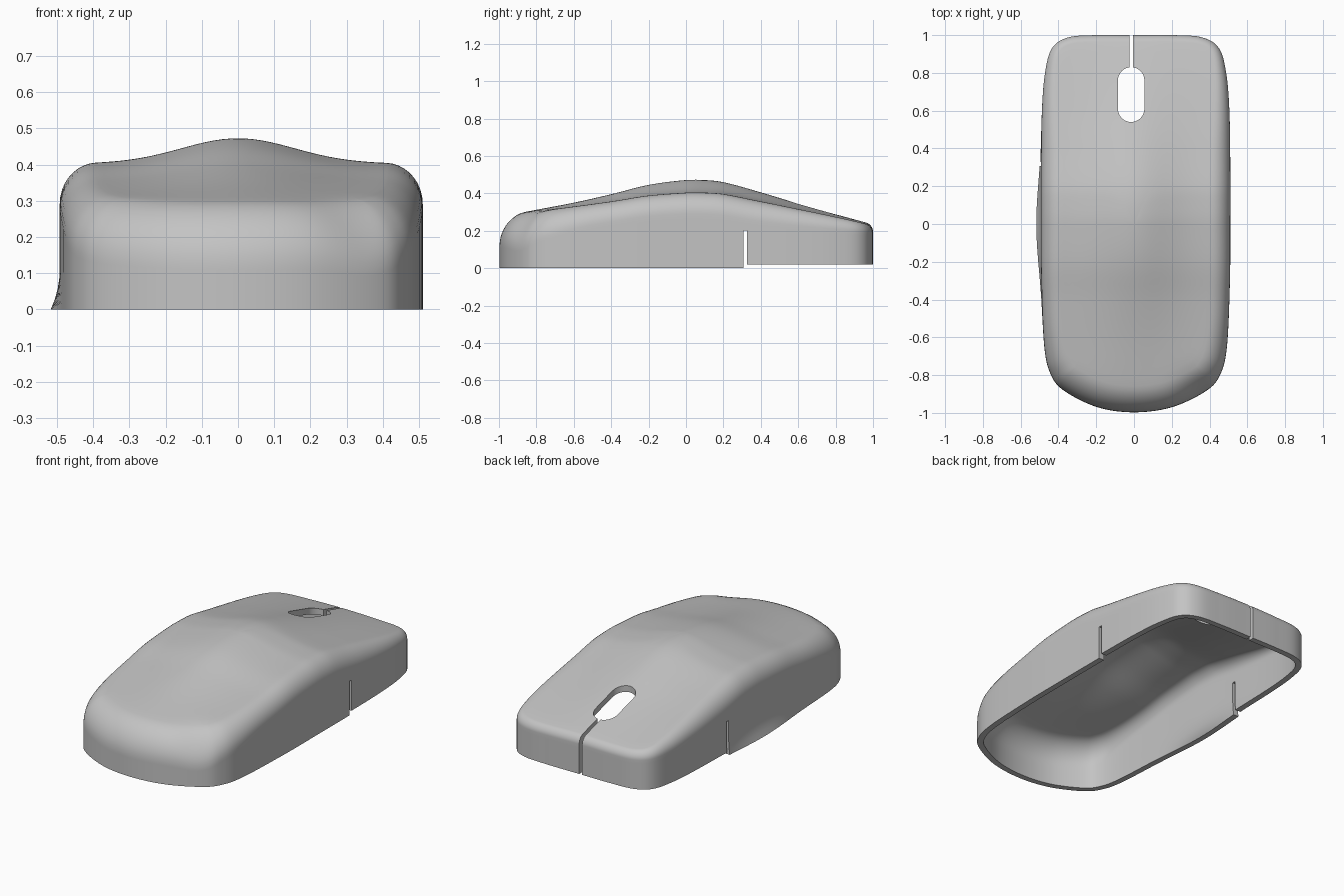
import bpy, bmesh
from math import sin, cos, pi, exp
from mathutils import Vector

old = bpy.data.objects.get("Cube")
if old:
    bpy.data.objects.remove(old, do_unlink=True)

THICK = 0.035
SPINE = [(-1.05, 0.265), (-0.8, 0.312), (-0.6, 0.35), (-0.4, 0.395), (-0.2, 0.445),
         (0, 0.471), (0.1, 0.471), (0.2, 0.46), (0.4, 0.405), (0.6, 0.345),
         (0.8, 0.288), (1.05, 0.22)]
FILLET = [(-1.05, 0.14), (-0.85, 0.135), (-0.5, 0.1), (0.3, 0.1), (0.7, 0.07), (1.05, 0.03)]
HALF = [(0, -0.997), (0.2, -0.97), (0.38, -0.885), (0.455, -0.8), (0.492, -0.65),
        (0.508, -0.3), (0.51, 0.0), (0.51, 0.3), (0.505, 0.6), (0.488, 0.8),
        (0.45, 0.93), (0.36, 0.988), (0.2, 1.0), (0, 1.0)]


def hermite(table, y):
    """Smooth interpolation through a table of (position, value)."""
    y = min(max(y, table[0][0]), table[-1][0])
    n = len(table)

    def slope(i):
        a, b = table[max(i - 1, 0)], table[min(i + 1, n - 1)]
        return (b[1] - a[1]) / (b[0] - a[0])
    i = next(k for k in range(n - 1) if y <= table[k + 1][0])
    (y0, v0), (y1, v1) = table[i], table[i + 1]
    h = y1 - y0
    t = (y - y0) / h
    return ((2 * t**3 - 3 * t**2 + 1) * v0 + (t**3 - 2 * t**2 + t) * h * slope(i)
            + (3 * t**2 - 2 * t**3) * v1 + (t**3 - t**2) * h * slope(i + 1))


def top_height(x, y):
    """Crowned upper surface, with a soft dip at one front corner."""
    crown = 0.07 * exp(-((y - 0.05) / 0.6) ** 2) * (1 - exp(-(x / 0.22) ** 2))
    dip = 0.035 * exp(-((x - 0.38) / 0.13) ** 2 - ((y + 0.9) / 0.1) ** 2)
    return hermite(SPINE, y) - crown - dip


def outline(steps=10):
    """Closed smooth plan outline, counter-clockwise from above."""
    left = [(-x * 0.965, y) for x, y in HALF[1:-1]]
    pts = [Vector(p) for p in HALF + left[::-1]]
    n, loop = len(pts), []
    for i in range(n):
        a, b, c, d = (pts[(i + k) % n] for k in (-1, 0, 1, 2))
        for s in range(steps):
            t = s / steps
            loop.append(0.5 * (2 * b + (c - a) * t + (2 * a - 5 * b + 4 * c - d) * t * t
                               + (3 * b - a - 3 * c + d) * t**3))
    return loop


def make_object(name, bm):
    mesh = bpy.data.meshes.new(name)
    bmesh.ops.recalc_face_normals(bm, faces=bm.faces)
    bm.to_mesh(mesh)
    bm.free()
    obj = bpy.data.objects.new(name, mesh)
    bpy.context.collection.objects.link(obj)
    return obj


def prism(name, points, z0, z1):
    """Cutter with a plan outline, extruded vertically."""
    bm = bmesh.new()
    face = bm.faces.new([bm.verts.new((x, y, z0)) for x, y in points])
    new = bmesh.ops.extrude_face_region(bm, geom=[face])["geom"]
    verts = [g for g in new if isinstance(g, bmesh.types.BMVert)]
    bmesh.ops.translate(bm, verts=verts, vec=(0, 0, z1 - z0))
    obj = make_object(name, bm)
    obj.hide_render = True
    return obj


def box(name, x0, x1, y0, y1, z0, z1):
    return prism(name, [(x0, y0), (x1, y0), (x1, y1), (x0, y1)], z0, z1)


def apply(obj, mod):
    bpy.ops.object.select_all(action="DESELECT")
    obj.select_set(True)
    bpy.context.view_layer.objects.active = obj
    bpy.ops.object.modifier_apply(modifier=mod.name)


# Outer skin: walls, rounded edge, then rings closing to the middle of the top
loop = outline()
count = len(loop)
rings = []
inward = []
for i in range(count):
    tangent = (loop[(i + 1) % count] - loop[i - 1]).normalized()
    inward.append(Vector((-tangent.y, tangent.x)))


def edge_point(i, t):
    r = hermite(FILLET, loop[i].y)
    p = loop[i] + inward[i] * r * (1 - cos(t))
    rise = r * 1.1 * (1 - sin(t))
    return Vector((p.x, p.y, top_height(p.x, p.y) - rise))


WALL, ROUND, CAP = 10, 9, 18
for k in range(WALL):
    ring = []
    for i in range(count):
        p = edge_point(i, 0)
        p.z *= k / WALL
        # Flared foot on the thumb side
        if p.x < 0:
            p.x -= 0.025 * exp(-(p.y / 0.28) ** 2) * max(0, 1 - p.z / 0.11) ** 2
        ring.append(p)
    rings.append(ring)
for k in range(ROUND + 1):
    rings.append([edge_point(i, k / ROUND * pi / 2) for i in range(count)])
rim = rings[-1]
for k in range(1, CAP):
    s = 1 - k / CAP
    rings.append([Vector((p.x * s, p.y * s, top_height(p.x * s, p.y * s))) for p in rim])

bm = bmesh.new()
rows = [[bm.verts.new(p) for p in ring] for ring in rings]
for low, high in zip(rows, rows[1:]):
    for i in range(count):
        j = (i + 1) % count
        bm.faces.new((low[i], low[j], high[j], high[i]))
pole = bm.verts.new((0, 0, top_height(0, 0)))
for i in range(count):
    bm.faces.new((rows[-1][i], rows[-1][(i + 1) % count], pole))
bm.normal_update()
if pole.normal.z < 0:
    bmesh.ops.reverse_faces(bm, faces=bm.faces)
mesh = bpy.data.meshes.new("mouse_shell")
bm.to_mesh(mesh)
bm.free()
shell = bpy.data.objects.new("mouse_shell", mesh)
bpy.context.collection.objects.link(shell)

# Hollow thickness with a flat underside
solid = shell.modifiers.new("thickness", "SOLIDIFY")
solid.thickness = THICK
solid.offset = -1
apply(shell, solid)
for v in shell.data.vertices:
    v.co.z = max(v.co.z, 0)

# Wheel opening, button split, side slots and raised rear edge
R, CX = 0.07, -0.015
arc = [(CX + R * cos(a * pi / 16), (0.76 if a <= 16 else 0.61) + R * sin(a * pi / 16))
       for a in range(17)]
arc += [(CX - x + CX, 0.76 + 0.61 - y) for x, y in arc]
cutters = [
    prism("wheel_opening_cutter", arc, 0.1, 0.6),
    box("button_split_cutter", -0.025, -0.005, 0.79, 1.1, -0.1, 0.6),
    box("side_slot_cutter", -0.7, 0.7, 0.307, 0.327, -0.1, 0.2),
    box("rear_edge_cutter", -0.7, 0.7, 0.317, 1.2, -0.1, 0.02),
]
for cutter in cutters:
    cut = shell.modifiers.new("cut", "BOOLEAN")
    cut.operation = "DIFFERENCE"
    cut.solver = "EXACT"
    cut.object = cutter
    apply(shell, cut)
    bpy.data.objects.remove(cutter, do_unlink=True)

# Plain grey plastic
grey = bpy.data.materials.new("light_grey_plastic")
grey.use_nodes = True
colour = (0.55, 0.55, 0.55, 1)
grey.diffuse_color = colour
grey.node_tree.nodes["Principled BSDF"].inputs["Base Color"].default_value = colour
shell.data.materials.clear()
shell.data.materials.append(grey)
for poly in shell.data.polygons:
    poly.material_index = 0
bpy.ops.object.select_all(action="DESELECT")
shell.select_set(True)
bpy.context.view_layer.objects.active = shell
bpy.ops.object.shade_smooth_by_angle(angle=pi / 5)
